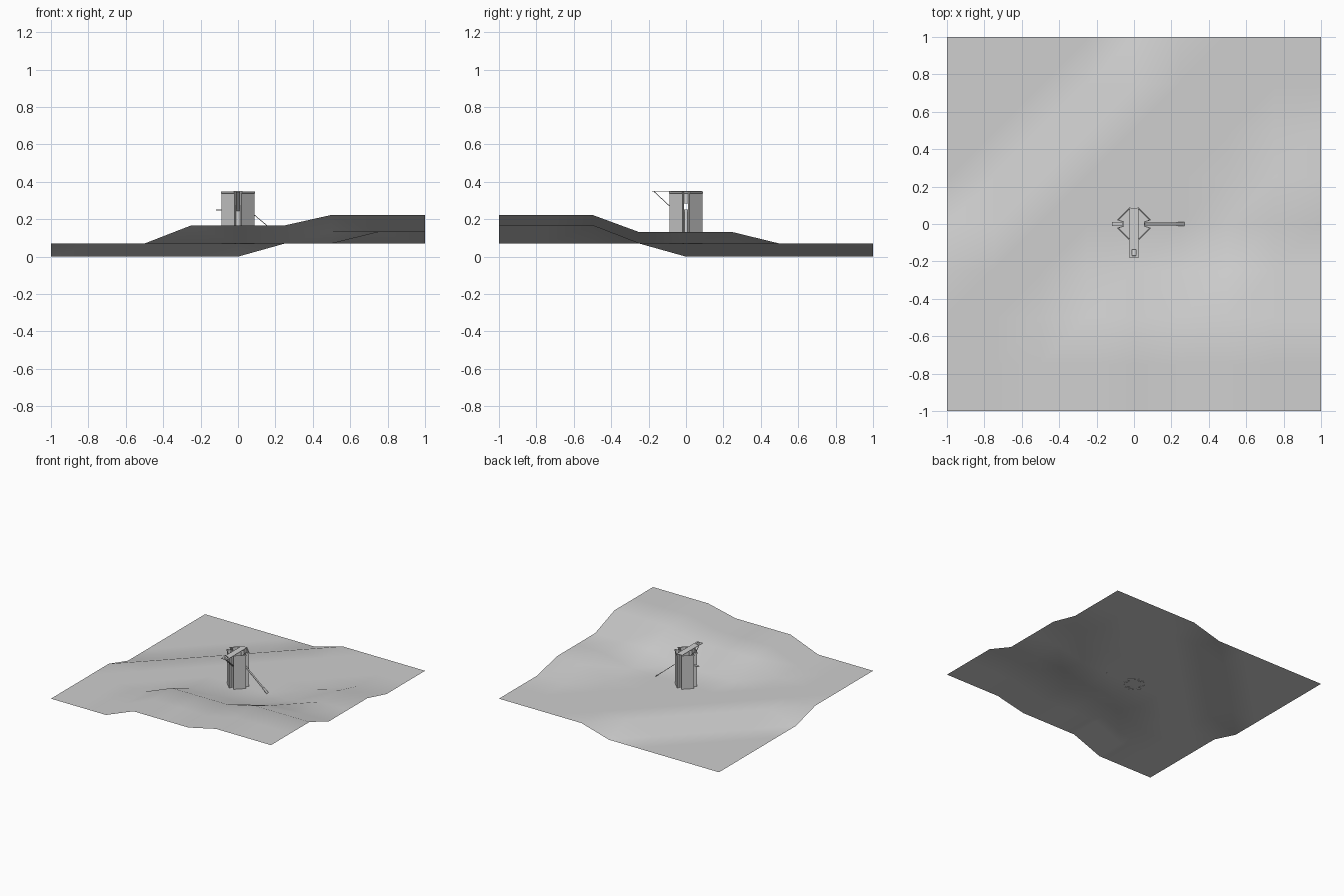
import bpy, bmesh, math
from mathutils import Vector

if "Cube" in bpy.data.objects:
    bpy.data.objects.remove(bpy.data.objects["Cube"])


def material(name, value):
    m = bpy.data.materials.new(name)
    m.diffuse_color = (value, value, value, 1)
    m.use_nodes = True
    m.node_tree.nodes["Principled BSDF"].inputs["Base Color"].default_value = m.diffuse_color
    return m


GREY = material("light grey", 0.62)


def finish(name, bm, smooth=False):
    me = bpy.data.meshes.new(name)
    bm.to_mesh(me)
    bm.free()
    me.materials.append(GREY)
    for p in me.polygons:
        p.use_smooth = smooth
    ob = bpy.data.objects.new(name, me)
    bpy.context.collection.objects.link(ob)
    return ob


# Terrain: stepped plateaus on a quarter-unit grid, softly shaded
def height(x, y):
    if y <= -0.5:                                   # high front terrace
        return 0.07 if x <= -0.5 else 0.167 if x <= 0.25 else 0.223
    if y - x > 0.8:                                 # low back left corner
        return 0.0
    if -0.25 <= y <= 0.25 and (x >= 0.75 or (x >= 0.5 and y < -0.2)):
        return 0.131                                # right terrace
    return 0.07


bm = bmesh.new()
n = 8
g = [[bm.verts.new((i / 4 - 1, j / 4 - 1, height(i / 4 - 1, j / 4 - 1)))
      for i in range(n + 1)] for j in range(n + 1)]
for j in range(n):
    for i in range(n):
        a, b, c, d = g[j][i], g[j][i + 1], g[j + 1][i + 1], g[j + 1][i]
        bm.faces.new((a, b, c))
        bm.faces.new((a, c, d))
finish("terrain", bm, True)

# Tower wall: eight-sided shell with a recess on each axis
quarter = [(0.06, -0.011), (0.06, 0.011), (0.087, 0.02), (0.02, 0.087)]
outline = []
for k in range(4):
    c, s = round(math.cos(k * math.pi / 2)), round(math.sin(k * math.pi / 2))
    outline += [(x * c - y * s, x * s + y * c) for x, y in quarter]
levels = [(0.067, 1), (0.25, 1), (0.285, 1), (0.338, 1), (0.339, 1.05), (0.347, 1.05)]
bm = bmesh.new()
rings = [[bm.verts.new((x * s, y * s, z)) for x, y in outline] for z, s in levels]
m = len(outline)
for lv in range(len(levels) - 1):
    for i in range(m):
        if lv == 1 and i in (0, 8):                 # side windows
            continue
        k = (i + 1) % m
        bm.faces.new((rings[lv][i], rings[lv][k], rings[lv + 1][k], rings[lv + 1][i]))
wall = finish("tower_wall", bm)
mod = wall.modifiers.new("thickness", "SOLIDIFY")
mod.thickness = 0.005
mod.offset = -1


# Flat board running from p to q
def board(name, p, q, width, thick=0.004):
    p, q = Vector(p), Vector(q)
    d = (q - p).normalized()
    side = Vector((-d.y, d.x, 0)).normalized()
    up = d.cross(side)
    bm = bmesh.new()
    bmesh.ops.create_cube(bm, size=1)
    for v in bm.verts:
        t = v.co.copy()
        v.co = (p + q) / 2 + d * t.x * (q - p).length + side * t.y * width + up * t.z * thick
    return finish(name, bm)


# Roof plank with a slot near its front end
Z = 0.349
board("roof_plank", (0, -0.135, Z), (0, 0.085, Z), 0.05)
board("roof_plank_tip", (0, -0.183, Z), (0, -0.17, Z), 0.05)
for s, side in ((-1, "left"), (1, "right")):
    board(f"roof_plank_{side}_rail", (s * 0.0175, -0.17, Z), (s * 0.0175, -0.135, Z), 0.015)

# Brace below the plank, ledge on the left, ramp on the right
board("front_brace", (0, -0.17, 0.347), (0, -0.06, 0.245), 0.02)
board("window_ledge", (-0.117, 0, 0.25), (-0.055, 0, 0.25), 0.02)
board("ramp", (0.055, 0, 0.25), (0.268, 0, 0.071), 0.016)
board("ramp_foot", (0.228, 0, 0.106), (0.268, 0, 0.0725), 0.024)
